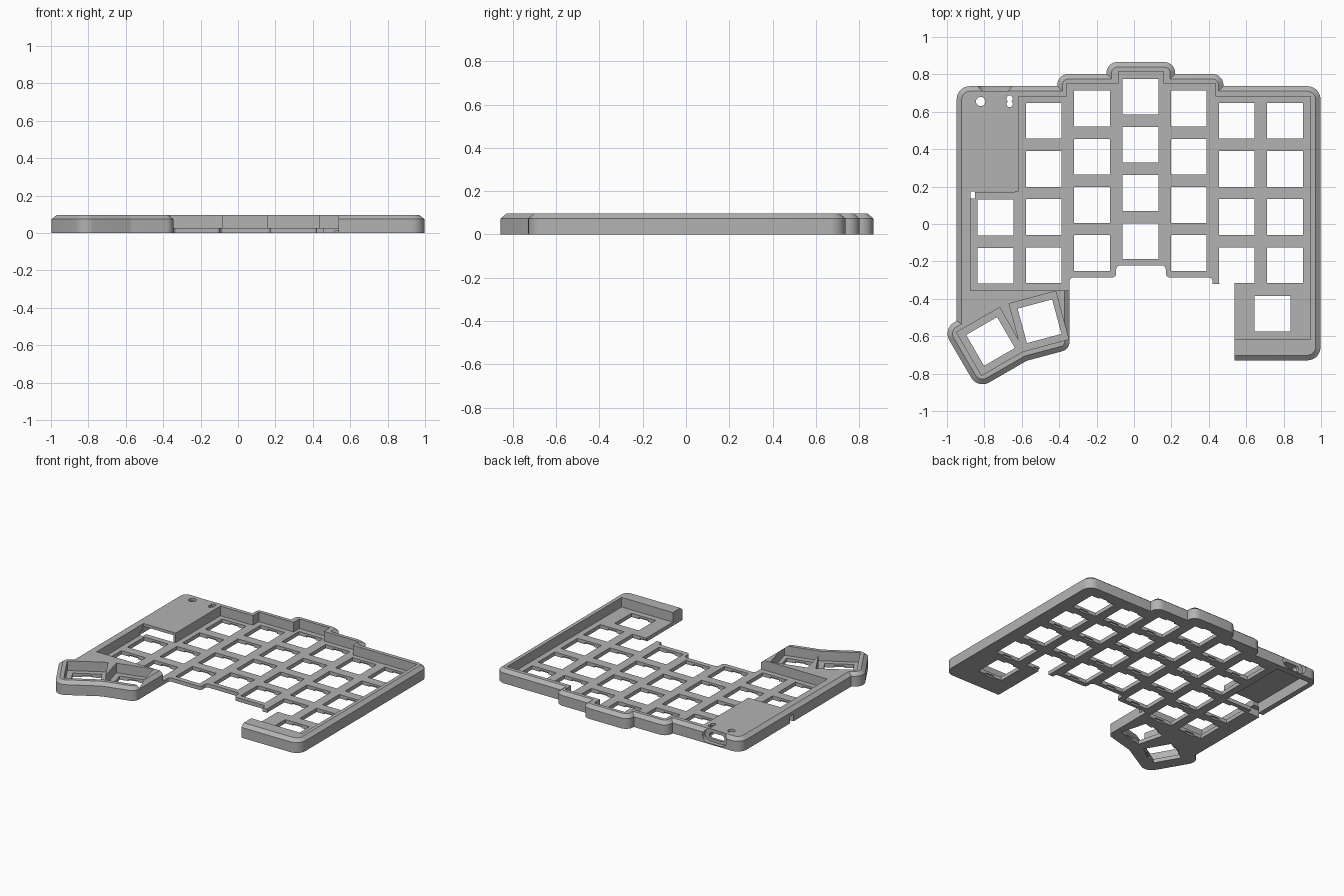
import bpy, bmesh, math
from mathutils import Matrix, Vector

if "Cube" in bpy.data.objects:
    bpy.data.objects.remove(bpy.data.objects["Cube"])

HEIGHT, FLOOR, CHAMFER = 0.096, 0.027, 0.027
HOLE, PITCH, POCKET = 0.191, 0.2575, 0.266

grey = bpy.data.materials.new("case grey")
grey.use_nodes = True
grey.diffuse_color = (0.45, 0.45, 0.45, 1)
grey.node_tree.nodes["Principled BSDF"].inputs["Base Color"].default_value = (0.45, 0.45, 0.45, 1)


def make_object(name, bm):
    bmesh.ops.recalc_face_normals(bm, faces=bm.faces)
    mesh = bpy.data.meshes.new(name)
    bm.to_mesh(mesh)
    bm.free()
    obj = bpy.data.objects.new(name, mesh)
    bpy.context.collection.objects.link(obj)
    mesh.materials.append(grey)
    return obj


def loop_points(corners, inset, steps=7):
    """Clockwise outline of (x, y, radius) corners, inset and rounded."""
    out = []
    for i, (x, y, r) in enumerate(corners):
        p = Vector((x, y))
        a = (p - Vector(corners[i - 1][:2])).normalized()
        b = (Vector(corners[(i + 1) % len(corners)][:2]) - p).normalized()
        na, nb = Vector((a.y, -a.x)), Vector((b.y, -b.x))
        p = p + (na + nb) * inset / (1 + na.dot(nb))
        if r == 0:
            out.append(p)
            continue
        convex = a.x * b.y - a.y * b.x < 0
        r = max(r - inset, 0.003) if convex else r + inset
        side = 1 if convex else -1
        centre = p + (na + nb) * side * r / (1 + na.dot(nb))
        sweep = a.angle_signed(b)
        for k in range(steps + 1):
            out.append(centre + Matrix.Rotation(-sweep * k / steps, 2) @ (-na * side * r))
    return out


def stack(levels):
    """Closed solid from matching point loops at given heights."""
    bm = bmesh.new()
    rings = [[bm.verts.new((p[0], p[1], z)) for p in pts] for pts, z in levels]
    bm.faces.new(rings[0])
    bm.faces.new(rings[-1])
    n = len(rings[0])
    for low, high in zip(rings, rings[1:]):
        for i in range(n):
            j = (i + 1) % n
            bm.faces.new((low[i], low[j], high[j], high[i]))
    return bm


def add_box(bm, x0, x1, y0, y1, z0, z1, place=Matrix()):
    size = Matrix.Diagonal((x1 - x0, y1 - y0, z1 - z0, 1))
    mid = Matrix.Translation(((x0 + x1) / 2, (y0 + y1) / 2, (z0 + z1) / 2))
    bmesh.ops.create_cube(bm, size=1, matrix=place @ mid @ size)


def cut(target, bm):
    cutter = make_object("cutter", bm)
    cutter.hide_render = True
    mod = target.modifiers.new("cut", 'BOOLEAN')
    mod.operation, mod.solver, mod.object = 'DIFFERENCE', 'EXACT', cutter
    bpy.context.view_layer.objects.active = target
    bpy.ops.object.modifier_apply(modifier=mod.name)
    bpy.data.objects.remove(cutter)


def cut_box(target, *bounds, place=Matrix()):
    bm = bmesh.new()
    add_box(bm, *bounds, place=place)
    cut(target, bm)


# Outer shell with a chamfered top edge
R, B, S = 0.07, 0.058, 0.02
outline = [
    (-0.948, -0.518, 0), (-0.948, 0.737, R), (-0.41, 0.737, 0), (-0.41, 0.802, B),
    (-0.147, 0.802, 0), (-0.147, 0.866, B), (0.22, 0.866, B), (0.22, 0.802, 0),
    (0.478, 0.802, B), (0.478, 0.737, 0), (0.997, 0.737, R), (0.997, -0.729, R),
    (0.48, -0.729, 0), (0.46, -0.32, 0), (0.42, -0.32, 0), (0.42, -0.286, S),
    (0.17, -0.286, S), (0.17, -0.222, S), (-0.095, -0.222, S), (-0.095, -0.286, S),
    (-0.345, -0.286, S), (-0.345, -0.67, 0.05), (-0.573, -0.731, 0.05),
    (-0.835, -0.882, R), (-1.024, -0.56, R)]
case = make_object("keyboard_case", stack([
    (loop_points(outline, 0), 0), (loop_points(outline, 0), HEIGHT - 0.022),
    (loop_points(outline, CHAMFER), HEIGHT)]))

# Sunken key bed inside the rim
bed = [(-0.873, -0.355), (-0.873, 0.175), (-0.617, 0.175), (-0.617, 0.682), (-0.36, 0.682),
       (-0.36, 0.75), (-0.083, 0.75), (-0.083, 0.815), (0.158, 0.815), (0.158, 0.75),
       (0.435, 0.75), (0.435, 0.682), (0.943, 0.682), (0.943, -0.617), (0.4, -0.617),
       (0.4, -0.355)]
cut(case, stack([(bed, FLOOR), (bed, 0.2)]))

# Sunken thumb key beds
thumbs = [Matrix.Translation((x, y, 0)) @ Matrix.Rotation(math.radians(a), 4, 'Z')
          for x, y, a in ((-0.767, -0.628, 30), (-0.505, -0.52, 15))]
for place, right in zip(thumbs, (POCKET / 2, 0.125)):
    cut_box(case, -POCKET / 2, right, -POCKET / 2, POCKET / 2, FLOOR, 0.2, place=place)

# Square switch holes with clip notches underneath
columns = [(-0.74, 0.035, 2), (-0.483, 0.552, 4), (-0.224, 0.617, 4), (0.035, 0.681, 4),
           (0.293, 0.617, 4), (0.55, 0.552, 4), (0.807, 0.552, 4), (0.74, -0.48, 1)]
keys = thumbs + [Matrix.Translation((x, top - PITCH * i, 0))
                 for x, top, count in columns for i in range(count)]
holes, notches = bmesh.new(), bmesh.new()
h = HOLE / 2
for place in keys:
    add_box(holes, -h, h, -h, h, -0.1, 0.06, place)
    add_box(notches, -0.035, 0.035, -h - 0.012, h + 0.012, -0.1, 0.012, place)
cut(case, holes)
cut(case, notches)

# Open end of the front rim
cut_box(case, 0.457, 0.537, -0.9, -0.3, -0.1, 0.2)

# Controller bay, open below, and the slot in the left wall
cut_box(case, -0.91, -0.635, 0.172, 0.69, -0.1, 0.076)
cut_box(case, -1.1, -0.85, 0.135, 0.174, -0.1, 0.05)

# Reset and indicator holes in the bay roof
for x, y, r in ((-0.82, 0.655, 0.025), (-0.665, 0.67, 0.017), (-0.665, 0.642, 0.017)):
    bm = bmesh.new()
    bmesh.ops.create_cone(bm, cap_ends=True, segments=24, radius1=r, radius2=r, depth=0.2,
                          matrix=Matrix.Translation((x, y, 0.14)))
    cut(case, bm)


def cut_stadium(x, z, half_width, r, y0, y1):
    pts = []
    for k in range(24):
        a = math.pi * (k + 0.5) / 12
        pts.append((math.cos(a) * r + math.copysign(half_width - r, math.cos(a)), math.sin(a) * r))
    bm = stack([(pts, -y1), (pts, -y0)])
    bm.transform(Matrix.Translation((x, 0, z)) @ Matrix.Rotation(math.pi / 2, 4, 'X'))
    cut(case, bm)


# Cable port: wide recess outside, small opening through the wall
cut_stadium(-0.742, 0.053, 0.095, 0.046, 0.708, 0.9)
cut_stadium(-0.742, 0.05, 0.06, 0.022, 0.66, 0.8)

bpy.ops.object.select_all(action='DESELECT')
case.select_set(True)
bpy.context.view_layer.objects.active = case
bpy.ops.object.shade_smooth_by_angle(angle=math.radians(25))
